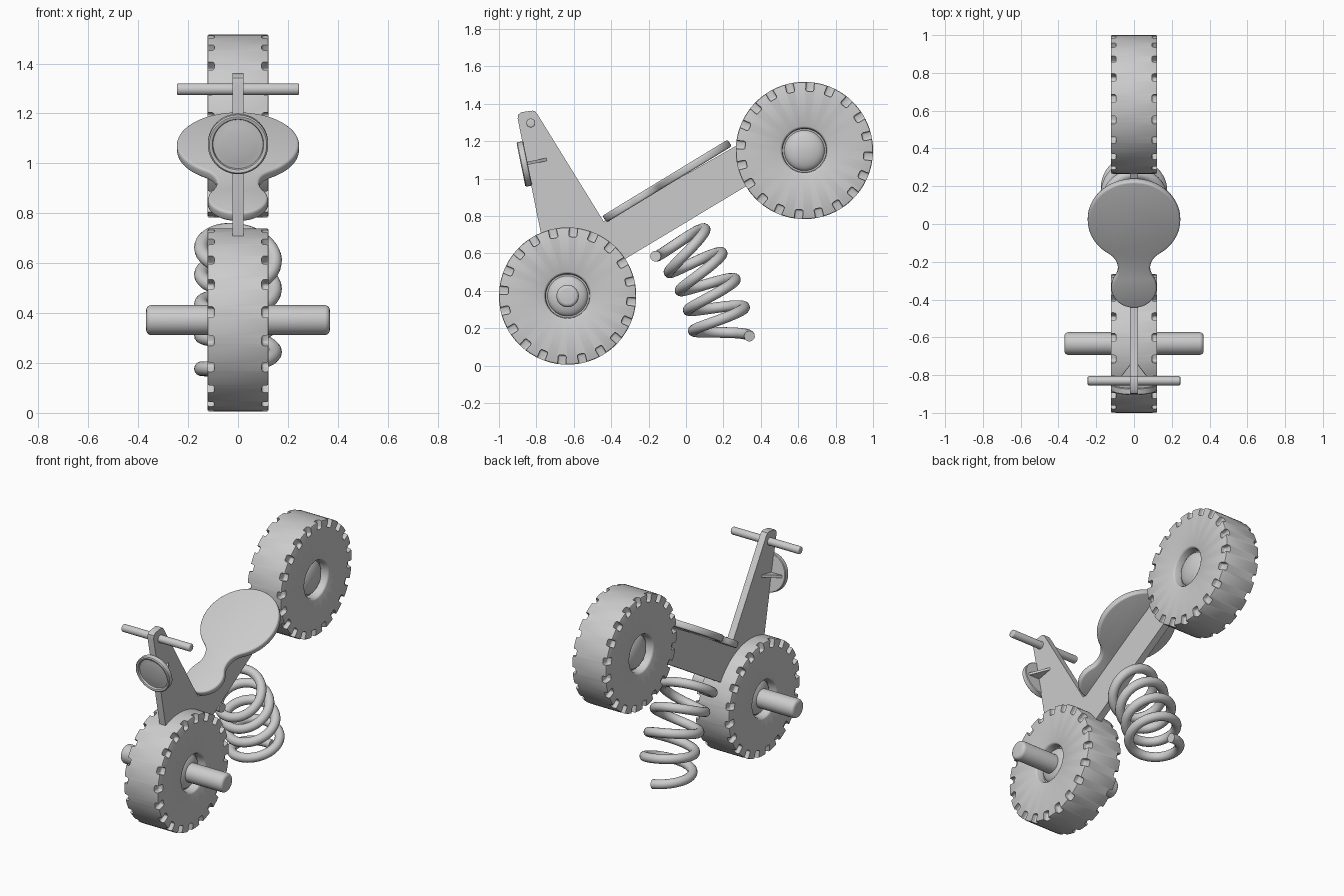
import bpy, bmesh
from math import radians, sin, cos, pi
from mathutils import Vector, Matrix

if "Cube" in bpy.data.objects:
    bpy.data.objects.remove(bpy.data.objects["Cube"])


def finish(name, bm, loc=(0, 0, 0), rot=(0, 0, 0), smooth=35):
    bmesh.ops.recalc_face_normals(bm, faces=bm.faces)
    mesh = bpy.data.meshes.new(name)
    bm.to_mesh(mesh)
    bm.free()
    ob = bpy.data.objects.new(name, mesh)
    bpy.context.collection.objects.link(ob)
    ob.location, ob.rotation_euler = loc, rot
    if smooth:
        shade(ob, smooth)
    return ob


def shade(ob, angle=35):
    bpy.ops.object.select_all(action='DESELECT')
    ob.select_set(True)
    bpy.context.view_layer.objects.active = ob
    bpy.ops.object.shade_smooth_by_angle(angle=radians(angle))


def lathe(profile, steps=96):
    """Spin (x, radius) points around the x axis."""
    bm = bmesh.new()
    vs = [bm.verts.new((x, 0, r)) for x, r in profile]
    es = [bm.edges.new(p) for p in zip(vs, vs[1:])]
    bmesh.ops.spin(bm, geom=vs + es, cent=(0, 0, 0), axis=(1, 0, 0),
                   angle=2 * pi, steps=steps)
    bmesh.ops.remove_doubles(bm, verts=bm.verts, dist=1e-5)
    return bm


def prism(points, thick, bevel=0.0):
    """Flat outline in xy, extruded evenly about z = 0."""
    bm = bmesh.new()
    f = bm.faces.new([bm.verts.new((x, y, -thick / 2)) for x, y in points])
    ext = bmesh.ops.extrude_face_region(bm, geom=[f])
    bmesh.ops.translate(bm, vec=(0, 0, thick),
                        verts=[g for g in ext['geom'] if isinstance(g, bmesh.types.BMVert)])
    bmesh.ops.recalc_face_normals(bm, faces=bm.faces)
    if bevel:
        edges = [e for e in bm.edges if e.calc_face_angle(0) > radians(60)]
        bmesh.ops.bevel(bm, geom=edges, offset=bevel, segments=3, profile=0.5, affect='EDGES')
    return bm


def arc(cx, cy, r, a0, a1, n):
    return [(cx + r * cos(radians(a0 + (a1 - a0) * i / n)),
             cy + r * sin(radians(a0 + (a1 - a0) * i / n))) for i in range(n + 1)]


# wheels: lathed tyre with domed hub, notched along both rims
R, N = 0.367, 20
dome = [(0.07 + 0.042 * cos(a), 0.108 * sin(a)) for a in [i * pi / 16 for i in range(9)]]
half = dome + [(0.07, 0.116), (0.112, 0.119), (0.12, 0.124), (0.123, 0.13),
               (0.123, R - 0.008), (0.1205, R - 0.0025), (0.115, R)]
tyre = half + [(-x, r) for x, r in reversed(half)]


def wheel(name, y, z):
    ob = finish(name, lathe(tyre), (0, y, z), smooth=None)
    cut = bmesh.new()
    for k in range(N):
        spin = Matrix.Rotation(radians(-5 + 360 / N * k), 4, 'X')
        for s in (-1, 1):
            m = spin @ Matrix.Translation((s * 0.124, R - 0.005, 0)) \
                @ Matrix.Diagonal((0.058, 0.09, 0.044, 1))
            bmesh.ops.create_cube(cut, size=1, matrix=m)
    bmesh.ops.bevel(cut, geom=cut.edges[:], offset=0.011, segments=3,
                    profile=0.5, affect='EDGES')
    cutter = finish(name + "_notch_cutter", cut, (0, y, z), smooth=None)
    cutter.hide_render = True
    mod = ob.modifiers.new("notches", 'BOOLEAN')
    mod.operation, mod.solver, mod.object = 'DIFFERENCE', 'EXACT', cutter
    bpy.context.view_layer.objects.active = ob
    bpy.ops.object.modifier_apply(modifier=mod.name)
    bpy.data.objects.remove(cutter)
    shade(ob)


wheel("front_wheel", -0.633, 0.372)
wheel("rear_wheel", 0.633, 1.15)


# rods: front foot pegs and handlebar
def rod(name, length, r, bevel, y, z):
    side = [(length, 0)] + [(length - bevel + bevel * cos(a), r - bevel + bevel * sin(a))
                            for a in (0, pi / 8, pi / 4, 3 * pi / 8, pi / 2)]
    finish(name, lathe(side + [(-x, q) for x, q in reversed(side)], 40), (0, y, z))


rod("foot_pegs", 0.368, 0.06, 0.02, -0.633, 0.372)
rod("handlebar", 0.245, 0.024, 0.006, -0.83, 1.297)

# frame: one V-shaped plate carrying fork and seat beam
frame = [(-0.75, 0.58), (-0.9, 1.32), (-0.897, 1.342), (-0.88, 1.355), (-0.82, 1.363),
         (-0.808, 1.36), (-0.795, 1.345), (-0.441, 0.772), (0.4, 1.25), (0.42, 1.018), (-0.45, 0.495)]
finish("frame_plate", prism(frame, 0.044), rot=(pi / 2, 0, pi / 2))

# seat: round head, filleted neck and small nose
side = (arc(0, 0.539, 0.245, 90, -56.7, 36) + arc(0.195, 0.242, 0.11, 123.3, 212, 16)[1:-1]
        + arc(0, 0.12, 0.12, 32, -90, 22))
outline = side + [(-x, y) for x, y in side[-2:0:-1]]
finish("seat", prism(outline, 0.042, 0.011), (0, -0.436, 0.783), (radians(31.3), 0, 0))

# headlight: shallow rimmed disc with a triangular bracket behind
lamp = [(0.012, 0), (0.011, 0.04), (0.008, 0.075), (0.004, 0.096), (0.004, 0.1), (0.016, 0.103),
        (0.019, 0.108), (0.019, 0.115), (0.014, 0.121), (-0.014, 0.121), (-0.018, 0.117), (-0.018, 0)]
facing = Vector((0, -0.98, -0.2)).to_track_quat('X', 'Z').to_euler()
finish("headlight", lathe(lamp, 64), (0, -0.864, 1.078), facing)
finish("headlight_bracket", prism([(-0.105, 0.01), (0.105, 0.01), (0, 0.15)], 0.016),
       (0, -0.864, 1.078), (radians(11.5), 0, 0))

# coil spring: helix wound along a bent axis
rho, r, a0, a1, turns, steps = 0.905, 0.147, 44, 5.4, 4.5, 200
centre = Vector((0, -0.057 - rho * cos(radians(a0)), 0.687 - rho * sin(radians(a0))))
curve = bpy.data.curves.new("spring", 'CURVE')
curve.dimensions, curve.bevel_depth, curve.bevel_resolution = '3D', 0.029, 5
curve.use_fill_caps = True
spline = curve.splines.new('POLY')
spline.points.add(steps)
for i, p in enumerate(spline.points):
    t = i / steps
    th, phi = radians(a0 + (a1 - a0) * t), 2 * pi * turns * t
    d = Vector((0, cos(th), sin(th)))
    p.co = (*(centre + d * (rho - r * cos(phi)) + Vector((-r * sin(phi), 0, 0))), 1)
bpy.context.collection.objects.link(bpy.data.objects.new("spring", curve))
